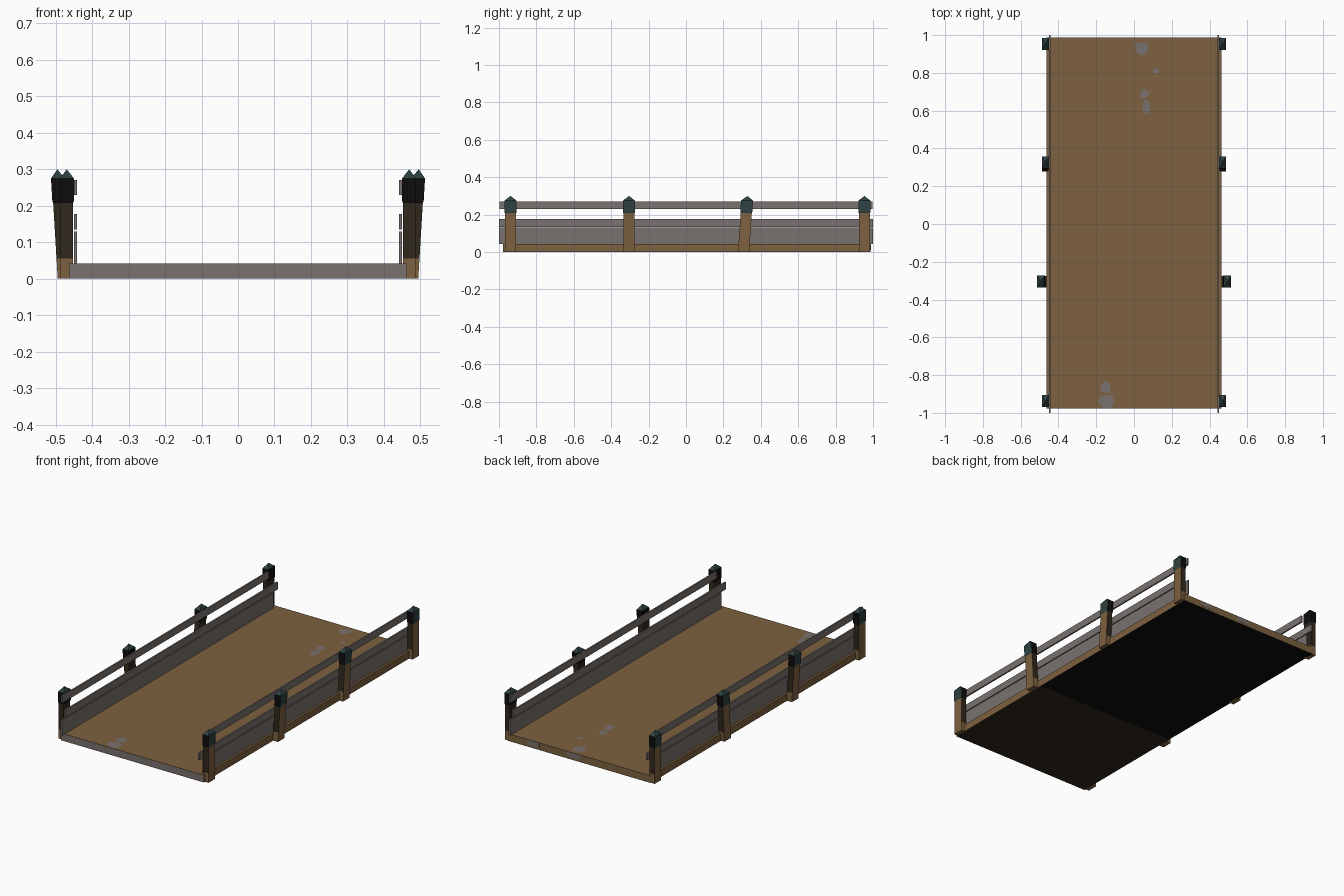
import bpy, bmesh, math
from mathutils import Vector

if "Cube" in bpy.data.objects:
    bpy.data.objects.remove(bpy.data.objects["Cube"])


def material(name, rgb):
    m = bpy.data.materials.new(name)
    m.diffuse_color = (*rgb, 1.0)
    m.use_nodes = True
    m.node_tree.nodes["Principled BSDF"].inputs["Base Color"].default_value = m.diffuse_color
    return m


TAN = material("tan_wood", (0.205, 0.120, 0.050))
GRAY = material("weathered_gray", (0.190, 0.166, 0.158))
TEAL = material("dark_teal_cap", (0.028, 0.052, 0.052))
BROWN = material("dark_brown_wood", (0.030, 0.021, 0.012))
BLACK = material("black_wood", (0.004, 0.004, 0.004))


def finish(name, bm, mats):
    bmesh.ops.recalc_face_normals(bm, faces=bm.faces)
    me = bpy.data.meshes.new(name)
    bm.to_mesh(me)
    bm.free()
    for m in mats:
        me.materials.append(m)
    ob = bpy.data.objects.new(name, me)
    bpy.context.collection.objects.link(ob)
    return ob


def box_bm(x0, x1, y0, y1, z0, z1):
    bm = bmesh.new()
    bmesh.ops.create_cube(bm, size=1.0)
    for v in bm.verts:
        v.co = Vector((x0 if v.co.x < 0 else x1,
                       y0 if v.co.y < 0 else y1,
                       z0 if v.co.z < 0 else z1))
    return bm


# Deck slab: tan top and sides, gray front edge, dark underside in two tones
bm = box_bm(-0.463, 0.463, -0.978, 0.987, 0.0, 0.042)
bmesh.ops.bisect_plane(bm, geom=bm.verts[:] + bm.edges[:] + bm.faces[:],
                       plane_co=(0, -0.25, 0), plane_no=(0, 1, 0))
bm.normal_update()
for f in bm.faces:
    if f.normal.y < -0.5:
        f.material_index = 1
    elif f.normal.z < -0.5:
        f.material_index = 2 if f.calc_center_median().y < -0.25 else 3
finish("deck", bm, [TAN, GRAY, BROWN, BLACK])

# Worn gray patches on the deck: (x, y, radius x, radius y)
patches = [(0.04, 0.93, 0.035, 0.034), (0.115, 0.81, 0.016, 0.014),
           (0.055, 0.69, 0.024, 0.024), (0.065, 0.62, 0.021, 0.038),
           (-0.15, -0.865, 0.028, 0.032), (-0.145, -0.94, 0.042, 0.036)]
for i, (px, py, rx, ry) in enumerate(patches):
    bm = bmesh.new()
    ring = []
    for k in range(12):
        a = math.tau * k / 12
        w = 1.0 + 0.1 * math.sin(3 * a + i)
        ring.append(bm.verts.new((px + rx * w * math.cos(a),
                                  max(py + ry * w * math.sin(a), -0.977), 0.0425)))
    bm.faces.new(ring)
    ob = finish(f"worn_patch_{i + 1}", bm, [GRAY])
    if ob.data.polygons[0].normal.z < 0:
        ob.data.flip_normals()

# Worn gray marks on the rear deck edge
for i, (x0, x1) in enumerate([(0.0, 0.08), (0.26, 0.34)]):
    finish(f"rear_edge_mark_{i + 1}",
           box_bm(x0, x1, 0.986, 0.988, 0.012, 0.041), [GRAY])

# Side rails: the left side is the right side turned half a turn
rails = {"top_rail": (-0.915, 0.997, 0.230, 0.271),
         "middle_rail": (-1.0, 0.970, 0.135, 0.177),
         "kick_board": (-0.960, 1.0, 0.042, 0.130)}
for name, (y0, y1, z0, z1) in rails.items():
    finish("right_" + name, box_bm(0.441, 0.450, y0, y1, z0, z1), [GRAY])
    finish("left_" + name, box_bm(-0.450, -0.441, -y1, -y0, z0, z1), [GRAY])


# Posts: stacked rectangular rings with a pyramid cap
def post(name, side, x, y, lean_x, lean_y):
    bm = bmesh.new()
    rings = []
    for z, grow in [(0, 0), (0.055, 0), (0.208, 0), (0.212, 0.002), (0.275, 0.002)]:
        t = z / 0.3
        cx, cy = x + lean_x * t, y + lean_y * t
        hx, hy = 0.017 + grow, 0.030 + grow
        rings.append([bm.verts.new((side * (cx + sx * hx), cy + sy * hy, z))
                      for sx, sy in ((-1, -1), (1, -1), (1, 1), (-1, 1))])
    bm.faces.new(rings[0])
    # side order: 0 front, 1 outer, 2 back, 3 inner
    for level, (a, b) in enumerate(zip(rings, rings[1:])):
        for k in range(4):
            n = (k + 1) % 4
            f = bm.faces.new((a[k], a[n], b[n], b[k]))
            if k == 1:
                f.material_index = 0 if level < 2 else 1
            else:
                f.material_index = (0, 2, 3, 3)[level]
    apex = bm.verts.new((side * (x + lean_x), y + lean_y, 0.300))
    for k in range(4):
        f = bm.faces.new((rings[-1][k], rings[-1][(k + 1) % 4], apex))
        f.material_index = 1
    finish(name, bm, [TAN, TEAL, BROWN, BLACK])


posts = [("front_post", 0.469, -0.938, 0, 0),
         ("front_middle_post", 0.477, -0.305, 0.018, 0),
         ("rear_middle_post", 0.469, 0.308, 0, 0.020),
         ("rear_post", 0.469, 0.954, 0, 0)]
for side, prefix in ((1, "right_"), (-1, "left_")):
    for name, *args in posts:
        post(prefix + name, side, *args)
